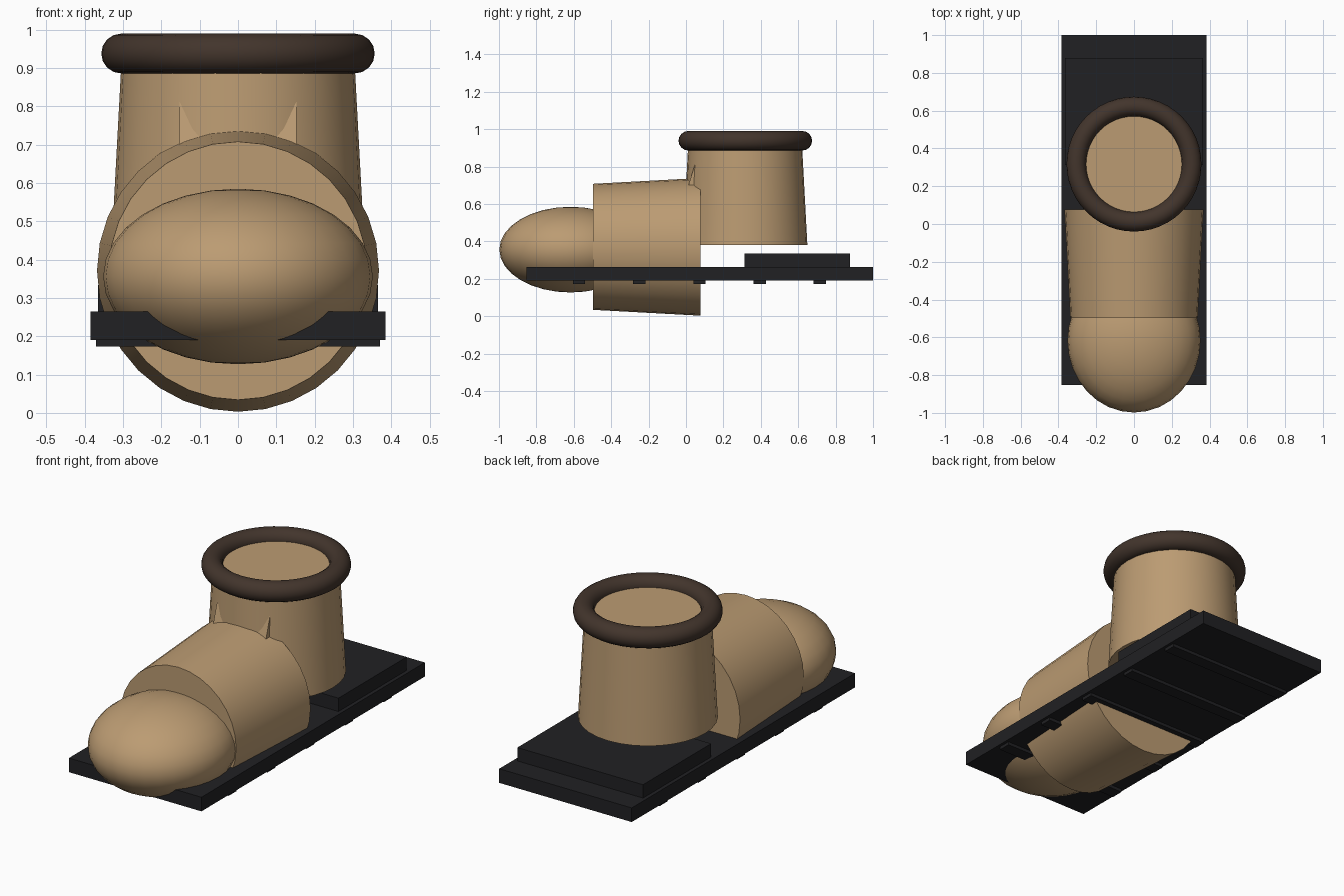
import bpy
from math import radians

if "Cube" in bpy.data.objects:
    bpy.data.objects.remove(bpy.data.objects["Cube"])


def material(name, rgb):
    m = bpy.data.materials.new(name)
    m.diffuse_color = (*rgb, 1)
    m.use_nodes = True
    m.node_tree.nodes["Principled BSDF"].inputs["Base Color"].default_value = m.diffuse_color
    return m


tan = material("tan_suede", (0.50, 0.33, 0.17))
brown = material("dark_fleece", (0.055, 0.035, 0.025))
black = material("black_rubber", (0.015, 0.015, 0.017))


def finish(name, mat, smooth=False):
    o = bpy.context.object
    o.name = name
    o.data.materials.append(mat)
    bpy.ops.object.transform_apply(location=False, rotation=True, scale=True)
    if smooth:
        bpy.ops.object.shade_smooth_by_angle(angle=radians(35))
    return o


def box(name, mat, x, y0, y1, z0, z1):
    bpy.ops.mesh.primitive_cube_add(size=1, location=(0, (y0 + y1) / 2, (z0 + z1) / 2))
    bpy.context.object.scale = (2 * x, y1 - y0, z1 - z0)
    return finish(name, mat)


# Sole, heel block and tread bars
box("sole", black, 0.385, -0.853, 1.0, 0.19, 0.264)
box("heel", black, 0.365, 0.312, 0.878, 0.26, 0.334)
for i in range(5):
    y = -0.572 + i * 0.322
    box(f"tread_{i + 1}", black, 0.37, y - 0.033, y + 0.033, 0.173, 0.2)

# Rounded toe
bpy.ops.mesh.primitive_uv_sphere_add(segments=32, ring_count=16, radius=1,
                                     location=(0, -0.617, 0.356))
bpy.context.object.scale = (0.352, 0.381, 0.229)
finish("toe", tan, True)

# Tapered foot section, lying along y
bpy.ops.mesh.primitive_cone_add(vertices=32, radius1=0.368, radius2=0.337, depth=0.573,
                                location=(0, -0.21, 0.371), rotation=(radians(90), 0, 0))
finish("foot", tan, True)

# Shaft
bpy.ops.mesh.primitive_cone_add(vertices=32, radius1=0.333, radius2=0.303, depth=0.56,
                                location=(0, 0.316, 0.66))
finish("shaft", tan, True)

# Tongue plate, its corners poking out of the shaft front
bpy.ops.mesh.primitive_cube_add(size=1, location=(0, 0.034, 0.7), rotation=(-0.3, 0, 0))
bpy.context.object.scale = (0.306, 0.04, 0.33)
finish("tongue", tan)

# Rolled cuff
bpy.ops.mesh.primitive_torus_add(major_segments=48, minor_segments=16, major_radius=0.305,
                                 minor_radius=0.052, location=(0, 0.317, 0.938))
finish("cuff", brown, True)
